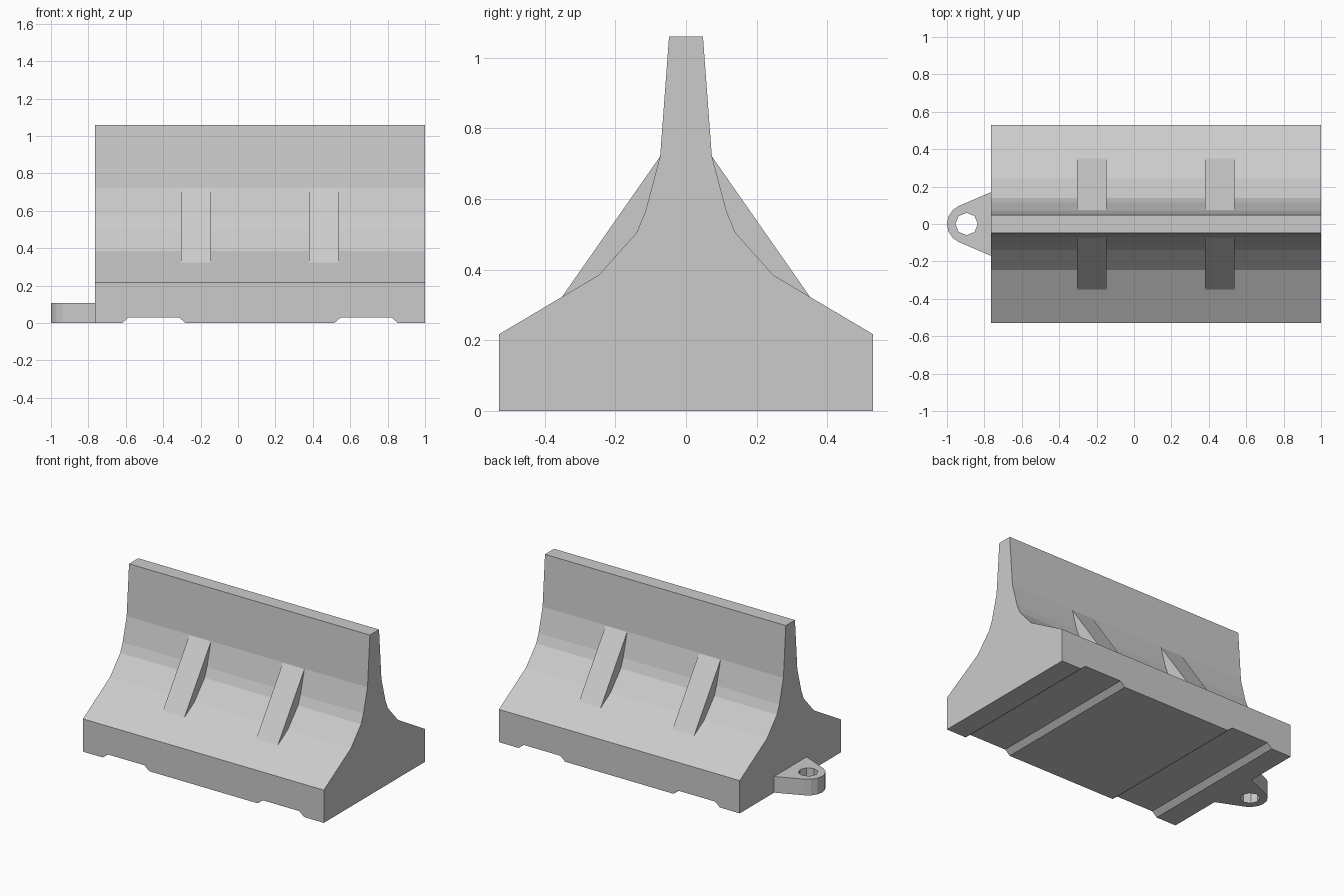
import bpy, bmesh
from math import sin, cos, pi, radians
from mathutils import Vector

if "Cube" in bpy.data.objects:
    bpy.data.objects.remove(bpy.data.objects["Cube"])


def prism(name, pts, to3d, extrude):
    """Solid made by sweeping a flat outline along a vector."""
    bm = bmesh.new()
    face = bm.faces.new([bm.verts.new(to3d(a, b)) for a, b in pts])
    res = bmesh.ops.extrude_face_region(bm, geom=[face], use_keep_orig=True)
    moved = [v for v in res["geom"] if isinstance(v, bmesh.types.BMVert)]
    bmesh.ops.translate(bm, vec=Vector(extrude), verts=moved)
    bmesh.ops.recalc_face_normals(bm, faces=bm.faces)
    me = bpy.data.meshes.new(name)
    bm.to_mesh(me)
    bm.free()
    ob = bpy.data.objects.new(name, me)
    bpy.context.collection.objects.link(ob)
    return ob


def along_x(name, pts, x0, x1):
    return prism(name, pts, lambda y, z: (x0, y, z), (x1 - x0, 0, 0))


def cut(ob, cutter):
    mod = ob.modifiers.new("cut", "BOOLEAN")
    mod.operation, mod.solver, mod.object = "DIFFERENCE", "EXACT", cutter
    bpy.context.view_layer.objects.active = ob
    bpy.ops.object.modifier_apply(modifier=mod.name)
    bpy.data.objects.remove(cutter)


def mirrored(half):
    return half + [(-y, z) for y, z in reversed(half)]


LEFT, RIGHT = -0.765, 1.0

# Barrier wall
half = [(0.53, 0), (0.53, 0.217), (0.247, 0.385), (0.14, 0.505),
        (0.115, 0.565), (0.073, 0.723), (0.048, 1.06)]
body = along_x("barrier_body", mirrored(half), LEFT, RIGHT)

# Forklift slots under the base
for x in (-0.45, 0.685):
    slot = [(x - 0.20, -0.03), (x + 0.20, -0.03), (x + 0.17, 0),
            (x + 0.135, 0.03), (x - 0.135, 0.03), (x - 0.17, 0)]
    cut(body, prism("slot_cutter", slot, lambda a, b: (a, -0.7, b), (0, 1.4, 0)))

# Sloping ribs, each running through the wall to both sides
for i, x in enumerate((-0.305, 0.38)):
    along_x(f"rib_{i + 1}", mirrored([(0.354, 0.319), (0.073, 0.721)]), x, x + 0.158)

# Coupling lug with an eight-sided pin hole
cx, r = -0.895, 0.105
arc = [(cx + r * cos(radians(a)), r * sin(radians(a)))
       for a in (115, 135, 157.5, 180, 202.5, 225, 245)]
lug = prism("coupling_lug", [(LEFT, 0.17)] + arc + [(LEFT, -0.17)],
            lambda x, y: (x, y, 0), (0, 0, 0.107))
hole = [(cx + 0.06 * cos(k * pi / 4), 0.06 * sin(k * pi / 4)) for k in range(8)]
cut(lug, prism("hole_cutter", hole, lambda x, y: (x, y, -0.1), (0, 0, 0.4)))
